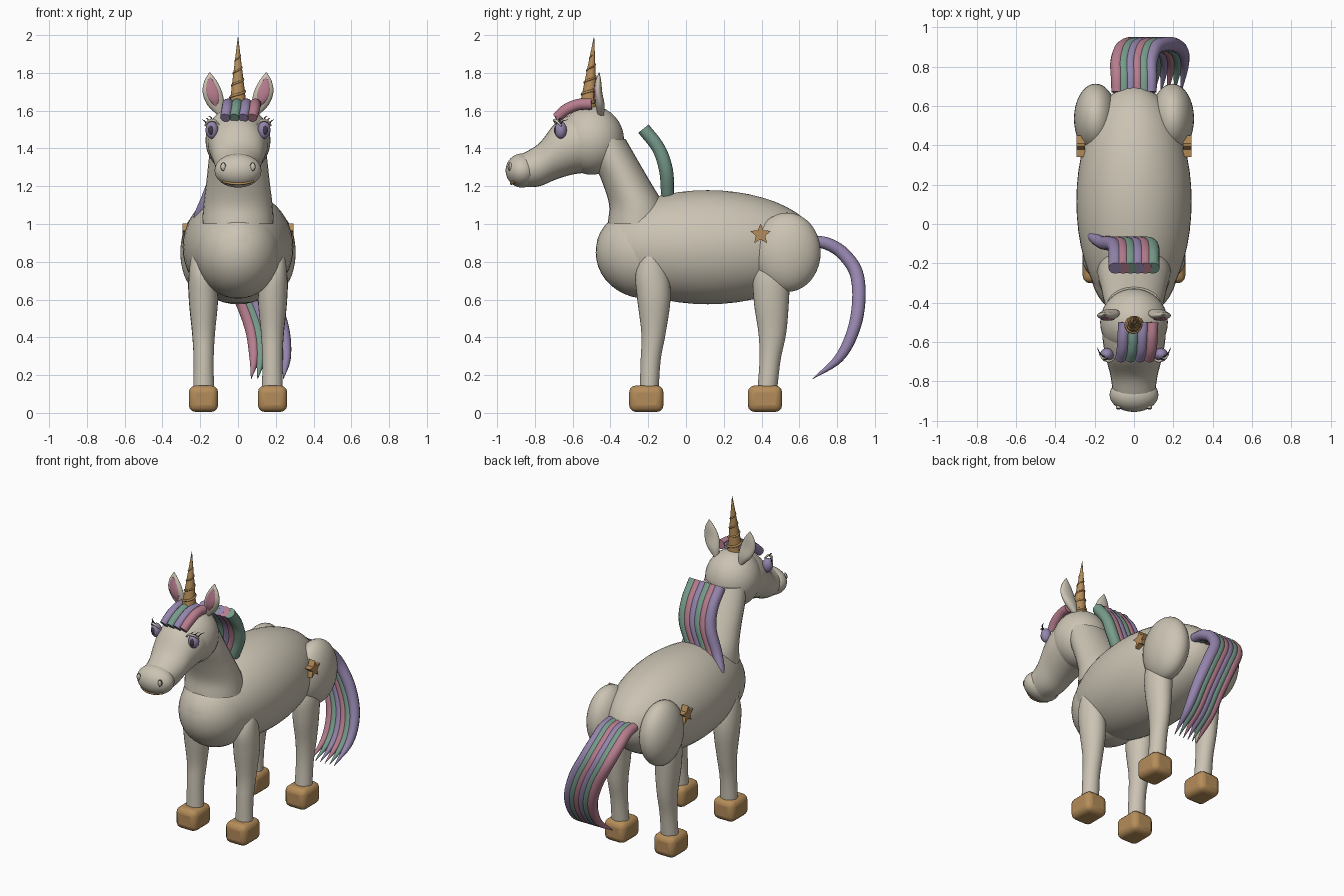
import bpy, bmesh, math
from mathutils import Vector

if "Cube" in bpy.data.objects:
    bpy.data.objects.remove(bpy.data.objects["Cube"])


def mat(name, r, g, b):
    m = bpy.data.materials.new(name)
    m.diffuse_color = (r, g, b, 1)
    m.use_nodes = True
    m.node_tree.nodes["Principled BSDF"].inputs["Base Color"].default_value = m.diffuse_color
    return m


CREAM = mat("cream", .60, .55, .455)
GOLD = mat("gold", .46, .265, .10)
PURPLE = mat("purple", .30, .235, .42)
TEAL = mat("teal", .185, .33, .26)
PINK = mat("pink", .47, .205, .27)
DARK = mat("dark", .05, .04, .06)


def finish(ob, name, m, angle=50):
    ob.name = name
    ob.data.materials.clear()
    ob.data.materials.append(m)
    bpy.ops.object.select_all(action='DESELECT')
    ob.select_set(True)
    bpy.context.view_layer.objects.active = ob
    bpy.ops.object.shade_smooth_by_angle(angle=math.radians(angle))
    return ob


def from_bm(bm, name, m, angle=50):
    bmesh.ops.recalc_face_normals(bm, faces=bm.faces)
    me = bpy.data.meshes.new(name)
    bm.to_mesh(me)
    bm.free()
    ob = bpy.data.objects.new(name, me)
    bpy.context.collection.objects.link(ob)
    return finish(ob, name, m, angle)


def ellipsoid(name, loc, r, m, seg=40):
    bpy.ops.mesh.primitive_uv_sphere_add(segments=seg, ring_count=seg // 2, location=loc)
    ob = bpy.context.object
    ob.scale = r
    return finish(ob, name, m, 80)


def smooth_path(rows, n=5):
    """Catmull-Rom interpolation of rows of numbers."""
    p = [Vector(r) for r in rows]
    p = [2 * p[0] - p[1]] + p + [2 * p[-1] - p[-2]]
    out = []
    for i in range(1, len(p) - 2):
        a, b, c, d = p[i - 1:i + 3]
        for k in range(n):
            t = k / n
            out.append(.5 * (2 * b + (c - a) * t + (2 * a - 5 * b + 4 * c - d) * t * t
                             + (3 * b - a - 3 * c + d) * t ** 3))
    return out + [p[-2]]


def loft(name, rows, m, axis='z', seg=28):
    """Rows are (x, y, z, radius_x, radius_2); rings lie across the axis."""
    bm = bmesh.new()
    rings = []
    for x, y, z, rx, r2 in smooth_path(rows):
        ring = []
        for k in range(seg):
            a = 2 * math.pi * k / seg
            u, v = max(rx, .001) * math.cos(a), max(r2, .001) * math.sin(a)
            ring.append(bm.verts.new((x + u, y + v, z) if axis == 'z' else (x + u, y, z + v)))
        rings.append(ring)
    for a, b in zip(rings, rings[1:]):
        for k in range(seg):
            j = (k + 1) % seg
            bm.faces.new((a[k], a[j], b[j], b[k]))
    bm.faces.new(rings[0])
    bm.faces.new(rings[-1])
    return from_bm(bm, name, m)


def tube(name, pts, m, depth, res=4):
    """Smooth round tube through (x, y, z, radius factor) points."""
    cu = bpy.data.curves.new(name, 'CURVE')
    cu.dimensions = '3D'
    cu.bevel_depth, cu.bevel_resolution, cu.use_fill_caps = depth, res, True
    path = smooth_path(pts, 6)
    sp = cu.splines.new('POLY')
    sp.points.add(len(path) - 1)
    for q, (x, y, z, r) in zip(sp.points, path):
        q.co = (x, y, z, 1)
        q.radius = max(r, .01)
    ob = bpy.data.objects.new(name, cu)
    bpy.context.collection.objects.link(ob)
    bpy.ops.object.select_all(action='DESELECT')
    ob.select_set(True)
    bpy.context.view_layer.objects.active = ob
    bpy.ops.object.convert(target='MESH')
    return finish(bpy.context.object, name, m)


def hair(name, path, xs, colours, depth):
    for i, x in enumerate(xs):
        pts = [(px + x, y, z, r) for px, y, z, r in path]
        tube(f"{name}_{i + 1}", pts, colours[i % len(colours)], depth)


# Torso
ellipsoid("body", (0, .115, .877), (.293, .59, .302), CREAM, 48)
ellipsoid("chest", (0, -.21, .85), (.225, .268, .245), CREAM)
loft("neck", [(0, -.25, 1.0, .19, .165), (0, -.262, 1.1, .183, .145),
              (0, -.315, 1.22, .168, .128), (0, -.375, 1.34, .155, .118),
              (0, -.42, 1.45, .14, .1)], CREAM)

# Head
ellipsoid("head", (0, -.5, 1.443), (.172, .172, .182), CREAM)
loft("snout", [(0, -.5, 1.44, .16, .165), (0, -.6, 1.422, .158, .16),
               (0, -.69, 1.385, .14, .15), (0, -.78, 1.312, .118, .113),
               (0, -.88, 1.28, .105, .085)], CREAM, 'y')
ellipsoid("nose", (0, -.868, 1.283), (.124, .087, .09), CREAM)
tube("mouth", [(x, -.925 + 3.2 * x * x, 1.213 + 2 * x * x, 1)
               for x in (-.08, -.05, -.02, .02, .05, .08)], GOLD, .007, 2)

# Horn with a spiral ridge
HORN = Vector((0, -.52, 1.6))
TIP = Vector((0, -.487, 1.99))
loft("horn", [(*HORN, .048, .048), (*HORN.lerp(TIP, .5), .025, .025), (*TIP, .001, .001)], GOLD)
spiral = []
for k in range(41):
    t = .1 + .65 * k / 40
    c, a, r = HORN.lerp(TIP, t), k / 40 * 8 * math.pi, .049 * (1 - t)
    spiral.append((c.x + r * math.cos(a), c.y + r * math.sin(a), c.z, 1.2 - t))
tube("horn_spiral", spiral, GOLD, .007, 2)

for s, side in ((-1, "left"), (1, "right")):
    # Ears with coloured inner plates
    loft(side + "_ear", [(s * .09, -.45, 1.57, .012, .015), (s * .117, -.455, 1.63, .045, .024),
                         (s * .135, -.465, 1.695, .052, .022), (s * .145, -.464, 1.755, .034, .015),
                         (s * .15, -.46, 1.803, .002, .002)], CREAM, seg=20)
    loft(side + "_inner_ear", [(s * .117, -.474, 1.622, .005, .004), (s * .127, -.482, 1.66, .027, .008),
                               (s * .136, -.484, 1.70, .032, .007), (s * .145, -.478, 1.75, .019, .005),
                               (s * .148, -.474, 1.775, .002, .002)], PINK, seg=16)
    # Eyes, pupils and lashes
    ellipsoid(side + "_eye", (s * .138, -.663, 1.497), (.034, .032, .046), PURPLE, 24)
    ellipsoid(side + "_pupil", (s * .143, -.686, 1.497), (.016, .013, .026), DARK, 16)
    tube(side + "_eyelid", [(s * .1, -.685, 1.525, .6), (s * .125, -.697, 1.548, 1),
                            (s * .155, -.685, 1.545, 1), (s * .175, -.66, 1.52, .6)], CREAM, .007, 2)
    for k in range(3):
        x, z = s * (.135 + .016 * k), 1.548 - .01 * k
        tube(f"{side}_lash_{k + 1}", [(x, -.685 + .01 * k, z, 1), (x + s * .01, -.69 + .02 * k, z + .018, .8),
                                      (x + s * .022, -.685 + .03 * k, z + .024, .2)], DARK, .0035, 1)
    # Nostrils
    ellipsoid(side + "_nostril", (s * .078, -.932, 1.303), (.014, .012, .022), CREAM, 16)
    tube(side + "_nostril_rim", [(s * .078 + .013 * math.cos(a), -.936, 1.303 + .021 * math.sin(a), 1)
                                 for a in [k * math.pi / 6 for k in range(13)]], DARK, .002, 1)

    # Haunches and legs
    ellipsoid(side + "_haunch", (s * .195, .535, .85), (.11, .178, .21), CREAM)
    loft(side + "_front_leg", [(s * .195, -.185, .87, .01, .01), (s * .195, -.183, .83, .05, .05),
                               (s * .19, -.18, .73, .07, .087), (s * .183, -.17, .6, .077, .088),
                               (s * .182, -.172, .42, .06, .064), (s * .182, -.187, .28, .053, .053),
                               (s * .182, -.195, .12, .055, .05)], CREAM)
    loft(side + "_hind_leg", [(s * .19, .46, .83, .05, .06), (s * .188, .452, .72, .075, .095),
                              (s * .185, .452, .58, .074, .092), (s * .183, .457, .42, .06, .073),
                              (s * .182, .445, .28, .053, .056), (s * .182, .43, .12, .055, .052)], CREAM)

    # Hooves
    for part, y in (("front", -.21), ("hind", .418)):
        bpy.ops.mesh.primitive_cube_add(size=1)
        ob = bpy.context.object
        for v in ob.data.vertices:
            v.co = (v.co.x * .155 + s * .183, v.co.y * .182 + y, v.co.z * .14 + .075)
        bev = ob.modifiers.new("round", 'BEVEL')
        bev.width, bev.segments = .036, 3
        finish(ob, f"{side}_{part}_hoof", GOLD, 60)

    # Flank stars
    bm = bmesh.new()
    rim = []
    for k in range(10):
        a, r = math.pi / 2 + k * math.pi / 5, (.058, .026)[k % 2]
        rim.append(bm.verts.new((s * .25, .395 + r * math.cos(a), .945 + r * math.sin(a))))
    face = bm.faces.new(rim)
    ext = bmesh.ops.extrude_face_region(bm, geom=[face])
    bmesh.ops.translate(bm, vec=(s * .043, 0, 0),
                        verts=[g for g in ext['geom'] if isinstance(g, bmesh.types.BMVert)])
    from_bm(bm, side + "_star", GOLD, 20)

# Forelock, mane and tail strands
hair("forelock", [(.008, -.5, 1.635, 1), (.004, -.57, 1.632, 1), (0, -.635, 1.605, 1),
                  (-.01, -.685, 1.562, .9)],
     [-.058, -.01, .038, .086], [PURPLE, TEAL, PURPLE, PINK], .03)
hair("mane", [(0, -.225, 1.505, 1), (0, -.145, 1.40, 1), (-.012, -.105, 1.28, 1.05),
              (-.065, -.095, 1.14, .95), (-.115, -.065, 1.04, .7), (-.145, -.02, .96, .1)],
     [-.095 + .038 * i for i in range(6)], [PURPLE, PINK, TEAL], .035)
hair("tail", [(0, .67, .91, .9), (0, .75, .895, 1), (0, .83, .845, 1.05), (.03, .9, .745, 1.1),
              (.1, .915, .6, 1.1), (.155, .887, .44, 1), (.17, .81, .29, .75), (.155, .67, .18, .05)],
     [-.085 + .034 * i for i in range(6)], [PINK, TEAL, PURPLE], .033)
